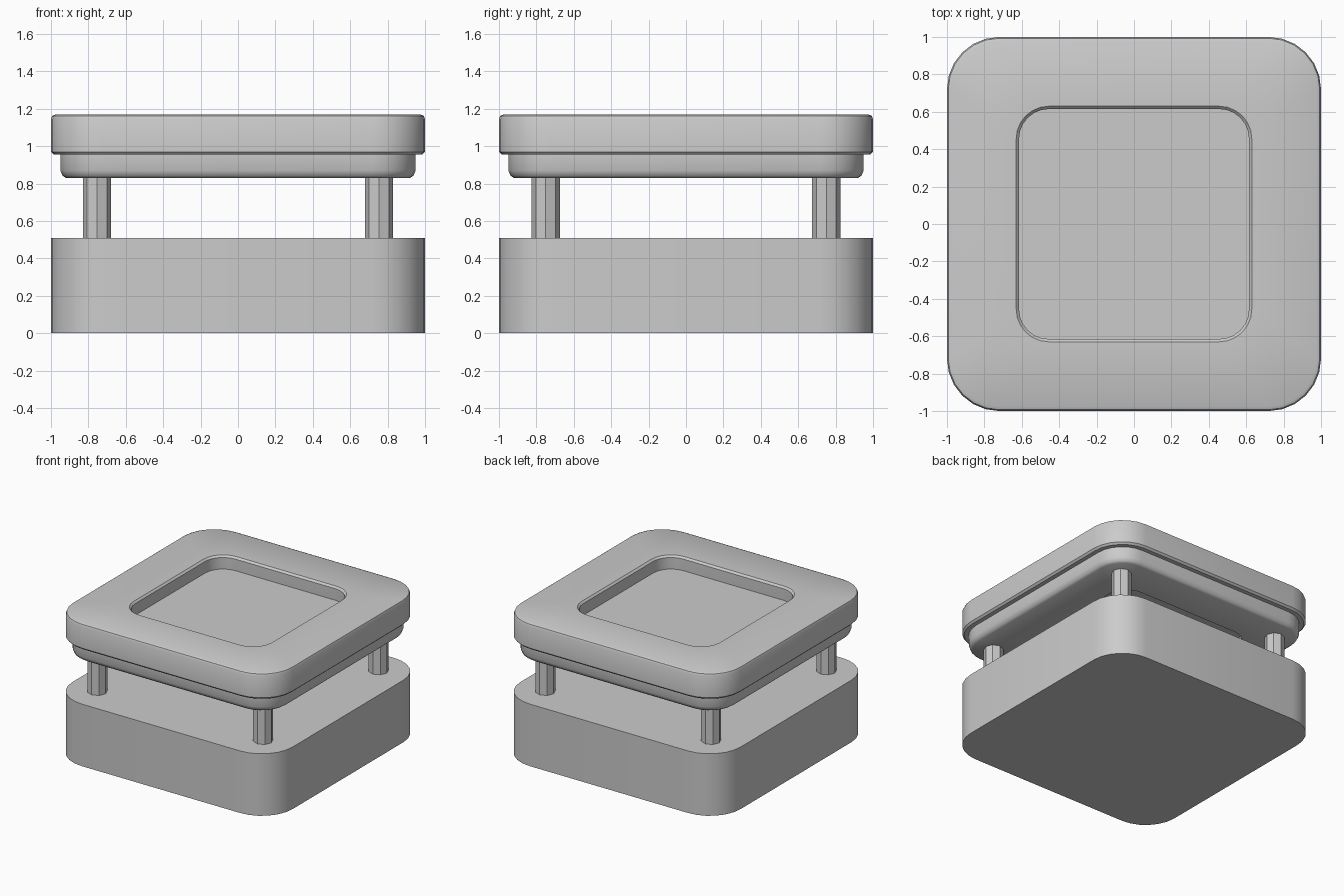
import bpy, bmesh, math

if "Cube" in bpy.data.objects:
    bpy.data.objects.remove(bpy.data.objects["Cube"])

SEG = 6  # segments per rounded corner


def loop_points(half, core, z):
    """Rounded square: arcs around corner centres at +-core."""
    r = half - core
    pts = []
    for q, (sx, sy) in enumerate([(1, 1), (-1, 1), (-1, -1), (1, -1)]):
        for i in range(SEG + 1):
            a = math.radians(90) * (q + i / SEG)
            pts.append((sx * core + r * math.cos(a), sy * core + r * math.sin(a), z))
    return pts


def loft(name, profile, closed=False, angle=40):
    """Join rounded squares (half, core, z) into a capped solid or closed ring."""
    bm = bmesh.new()
    loops = [[bm.verts.new(p) for p in loop_points(*s)] for s in profile]
    n = len(loops[0])
    pairs = list(zip(loops, loops[1:]))
    if closed:
        pairs.append((loops[-1], loops[0]))
    else:
        bm.faces.new(loops[0])
        bm.faces.new(loops[-1])
    for a, b in pairs:
        for i in range(n):
            j = (i + 1) % n
            bm.faces.new((a[i], a[j], b[j], b[i]))
    bmesh.ops.recalc_face_normals(bm, faces=bm.faces)
    me = bpy.data.meshes.new(name)
    bm.to_mesh(me)
    bm.free()
    ob = bpy.data.objects.new(name, me)
    bpy.context.collection.objects.link(ob)
    bpy.ops.object.select_all(action='DESELECT')
    ob.select_set(True)
    bpy.context.view_layer.objects.active = ob
    bpy.ops.object.shade_smooth_by_angle(angle=math.radians(angle))
    return ob


OUT, INN = 0.72, 0.455  # corner centres of outer and inner outlines

# Solid base block
loft("base", [(1.0, OUT, 0.0), (1.0, OUT, 0.51)])

# Stepped top frame, one closed cross-section from inner bottom round to inner top
loft("top_frame", [
    (0.625, INN, 0.83),
    (0.92, OUT, 0.83), (0.938, OUT, 0.842), (0.95, OUT, 0.87),
    (0.95, OUT, 0.955), (0.985, OUT, 0.955),
    (1.0, OUT, 0.97), (1.0, OUT, 1.145), (0.993, OUT, 1.162), (0.975, OUT, 1.17),
    (0.63, INN, 1.17), (0.615, INN, 1.155),
    (0.615, INN, 1.0),
], closed=True)

# Recessed panel inside the frame
loft("recessed_panel", [(0.622, INN, 0.89), (0.622, INN, 1.06)])

# Four octagonal posts
for sx, side in ((-1, "left"), (1, "right")):
    for sy, end in ((-1, "front"), (1, "back")):
        bpy.ops.mesh.primitive_cylinder_add(
            vertices=8, radius=0.075, depth=0.34, location=(sx * 0.753, sy * 0.75, 0.67))
        bpy.context.object.name = f"post_{end}_{side}"
